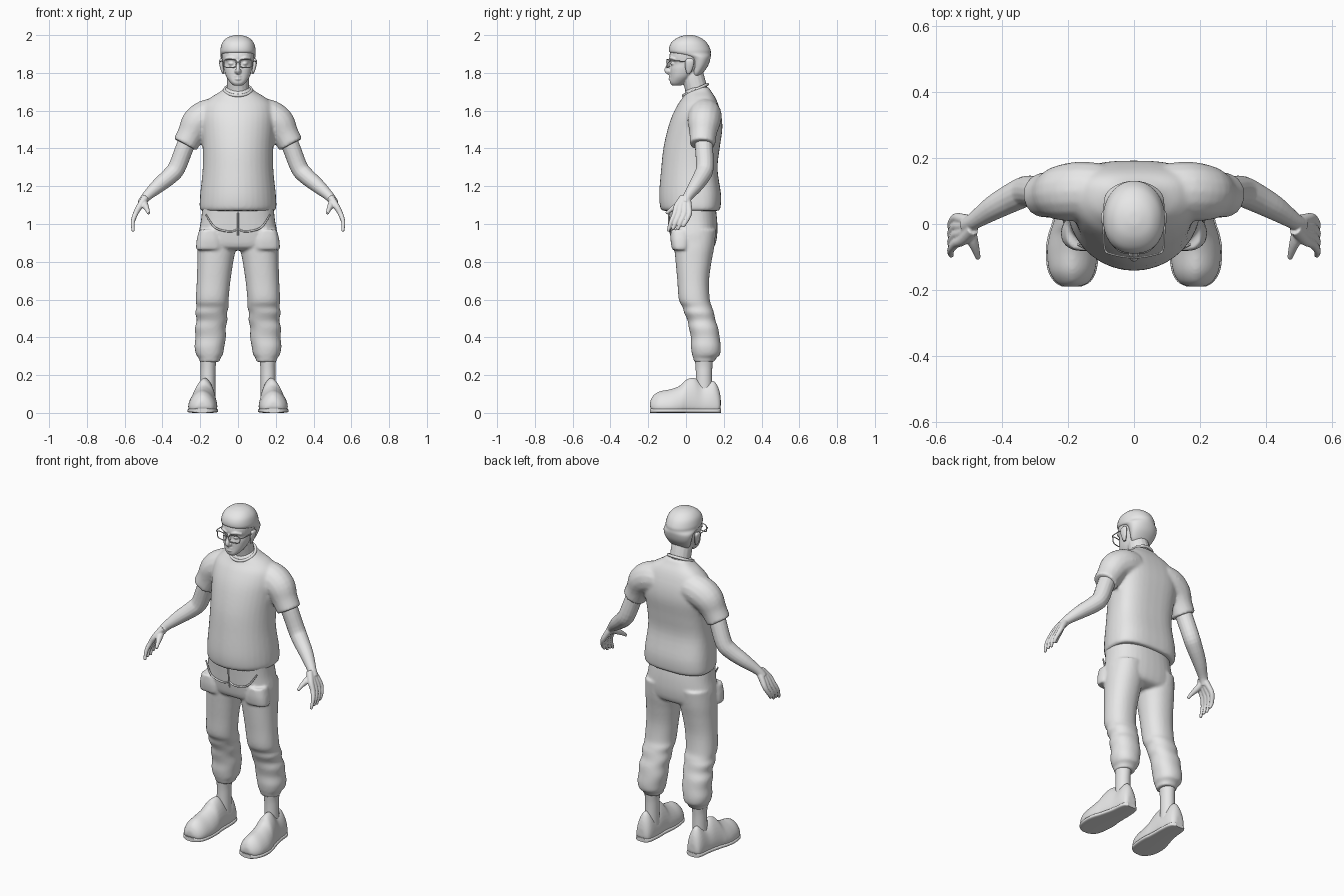
import bpy, bmesh
from math import sin, cos, pi, copysign
from mathutils import Vector, Quaternion

if "Cube" in bpy.data.objects:
    bpy.data.objects.remove(bpy.data.objects["Cube"], do_unlink=True)

SCALE = 0.01      # all tables below are in hundredths of a unit
SIDES = 36

clay = bpy.data.materials.new("light grey clay")
clay.use_nodes = True
clay.diffuse_color = (0.8, 0.8, 0.8, 1)
clay.node_tree.nodes["Principled BSDF"].inputs["Base Color"].default_value = clay.diffuse_color


def resample(rows, steps):
    """Smooth curve through all rows of numbers."""
    rows = [Vector(r) for r in rows]
    out = []
    for i in range(len(rows) - 1):
        b, c = rows[i], rows[i + 1]
        a = rows[i - 1] if i else b
        d = rows[i + 2] if i + 2 < len(rows) else c
        for s in range(steps):
            t = s / steps
            out.append(b + (c - a) * (t / 2) + (a * 2 - b * 5 + c * 4 - d) * (t * t / 2)
                       + (b * 3 - a - c * 3 + d) * (t ** 3 / 2))
    return out + [rows[-1]]


def loft(rows, axis="z", low=2, high=2, mid=0.5, steps=4):
    """Rows: position along axis, then the two limits of each cross direction."""
    rings = []
    for pos, u0, u1, v0, v1 in resample(rows, steps):
        ring = []
        vm = v0 + (v1 - v0) * mid
        for k in range(SIDES):
            c, s = cos(2 * pi * k / SIDES), sin(2 * pi * k / SIDES)
            power = 2 / (high if s > 0 else low)
            u = (u0 + u1) / 2 + (u1 - u0) / 2 * copysign(abs(c) ** power, c)
            v = vm + ((v1 - vm) if s > 0 else (vm - v0)) * copysign(abs(s) ** power, s)
            ring.append(Vector((u, v, pos) if axis == "z" else (u, pos, v)))
        rings.append(ring)
    return rings


def even(rows, **options):
    """Loft with left and right alike: position, half width, two limits."""
    return loft([(p, -w, w, a, b) for p, w, a, b in rows], **options)


def tube(rows, steps=4, sides=16):
    """Round tube through rows of x, y, z, radius."""
    path = resample(rows, steps)
    rings, spin, last = [], Quaternion(), Vector((0, 0, 1))
    for i, p in enumerate(path):
        tangent = (path[min(i + 1, len(path) - 1)] - path[max(i - 1, 0)]).xyz.normalized()
        spin = last.rotation_difference(tangent) @ spin
        last = tangent
        rings.append([p.xyz + spin @ Vector((cos(2 * pi * k / sides), sin(2 * pi * k / sides), 0)) * p.w
                      for k in range(sides)])
    return rings


def make(name, solids, mirror=False, voxel=None, relax=4):
    """Skin the solids into one object; a voxel size fuses them together."""
    bm = bmesh.new()
    for rings in solids:
        skin = [[bm.verts.new(p * SCALE) for p in ring] for ring in rings]
        n = len(skin[0])
        for a, b in zip(skin, skin[1:]):
            for k in range(n):
                bm.faces.new((a[k], a[(k + 1) % n], b[(k + 1) % n], b[k])).smooth = True
        bm.faces.new(skin[0])
        bm.faces.new(skin[-1])
    bmesh.ops.recalc_face_normals(bm, faces=bm.faces)
    mesh = bpy.data.meshes.new(name)
    bm.to_mesh(mesh)
    bm.free()
    mesh.materials.append(clay)
    obj = bpy.data.objects.new(name, mesh)
    bpy.context.collection.objects.link(obj)
    if mirror:
        obj.modifiers.new("Mirror", "MIRROR").use_mirror_merge = False
    if voxel:
        fuse = obj.modifiers.new("Fuse", "REMESH")
        fuse.mode = "VOXEL"
        fuse.voxel_size = voxel
        fuse.use_smooth_shade = True
        soften = obj.modifiers.new("Soften", "SMOOTH")
        soften.factor = 0.5
        soften.iterations = relax
    return obj


def both(build, rows):
    """The same solid on the left and on the right."""
    solid = build(rows)
    return [solid, [[Vector((-p.x, p.y, p.z)) for p in ring] for ring in solid]]


# Shirt with short sleeves
body = even([(107, 19.5, -12.5, 17.5), (109, 20.3, -13.7, 18.3), (116, 20, -14.2, 18.5),
             (129, 18.7, -13.2, 16.7), (140, 18.7, -12, 17.8), (150, 19.5, -9.8, 19.2),
             (157, 19.8, -7.5, 18.8), (163, 18.5, -4.5, 17.2), (167, 14.5, -1.8, 15.5),
             (170, 9.5, -0.5, 13.5), (172.5, 6.5, 1, 12)], high=2.8, mid=0.6)
sleeve = [(10, 10, 158, 8.5), (16, 10, 157, 9), (21.5, 9.5, 153.5, 8.6),
          (25, 9, 147.5, 7.2), (28, 8.7, 142, 6.8)]
make("shirt", [body] + both(tube, sleeve), voxel=0.009)
collar = [(7 * cos(a * pi / 12), 5 + 6.4 * sin(a * pi / 12), 171 + 3 * sin(a * pi / 12), 0.8)
          for a in range(25)]
make("collar", [tube(collar, steps=2)])

# Arms with hands
arm = tube([(24, 9, 149, 5), (28, 9.5, 141, 4.8), (32.3, 10, 130, 4.7), (36, 8.5, 125.5, 4.5),
            (42.5, 5, 120, 3.8), (48.5, 1, 114.5, 2.6), (51, -0.5, 111, 2.4)])
hand = []
for i, reach in enumerate((-1, 0, 0, 1.5)):
    y = -6 + 2.6 * i
    hand.append(tube([(49, y / 4, 114, 2), (52, y * 0.8, 109.5, 1.7), (54.2, y, 105.5, 1.4),
                      (55.7, y - 2, 101, 1.1), (55.5, y - 3.6, 97 + reach, 0.8)]))
hand.append(tube([(50, -1, 112, 1.8), (49, -5, 109.5, 1.7), (48, -8, 107.5, 1.2), (47.3, -10.5, 105.5, 0.8)]))
make("arm", [arm] + hand, mirror=True, voxel=0.004, relax=3)

# Trousers with gathered cuffs and front pocket flaps
hips = even([(110, 18.8, -9.5, 15.5), (102, 19.6, -8.8, 16.5), (94, 21, -8, 16.5),
             (88, 20.5, -6.5, 15), (86, 17, -3, 11)], low=2.6, high=2.4)
leg = [(97, 2, 20.5, -7, 16), (88, 1.2, 21.3, -6.2, 15), (80, 2.5, 21.5, -5.5, 13.5),
       (70, 4, 21.8, -4.6, 12.2), (60, 5, 22.3, -3.8, 12.6), (56, 5, 22, -1.8, 13.8),
       (53, 5.8, 22.6, -1, 14.8), (49, 5.6, 21.8, 0.8, 15.6), (45, 6.5, 22.8, 1.5, 17),
       (40, 6.4, 22.5, 2.6, 17.8), (35, 7.3, 23, 2.6, 18.4), (31, 8, 22.2, 3.2, 18),
       (29, 9.3, 20.8, 3.8, 16), (27, 9.7, 20.3, 4.3, 15)]
flap = [(97, 10, 20.5, -8, 2), (92, 8.5, 21.8, -8.2, 2.5), (87.5, 8, 22.2, -7.6, 2), (86.3, 8.5, 21.8, -7, 1)]
make("trousers", [hips] + both(lambda r: loft(r, low=2.2, high=2.2), leg)
     + both(lambda r: loft(r, low=2.6, high=2.6), flap), voxel=0.008, relax=3)
make("fly_seam", [tube([(0, -9.1, 107, 0.4), (0, -9, 100, 0.4), (0, -8, 94, 0.4)])])
make("pocket_seam", [tube([(17, -6.2, 105, 0.4), (12, -8.2, 98, 0.5), (4, -8.5, 96, 0.5), (0, -8.3, 97.5, 0.4)])],
     mirror=True)

# Ankles
make("ankle", [loft([(8, 12, 20, 5, 14), (20, 12, 19.8, 5.2, 13.8), (25, 11.8, 19.8, 5, 14),
                     (30, 11, 20.5, 4.5, 14.5)])], mirror=True)

# Shoes with soles
upper = [(-19, 16.5, 21.5, 3, 6), (-17.5, 13.6, 23.8, 1.2, 9), (-14, 11.8, 25.8, 0.6, 11.4),
         (-8, 11, 26.4, 0.4, 12.6), (-3, 11, 25.6, 0.4, 14.6), (0, 11.4, 24.6, 0.4, 17.6),
         (4.5, 11.6, 23.4, 0.4, 18.6), (9, 11.6, 22.4, 0.4, 15.6), (14.5, 12, 21.8, 0.4, 17),
         (17.3, 13, 21, 0.8, 13), (18.4, 14.8, 19.5, 3, 8)]
sole = [(y, a - 0.4, b + 0.4, 0, 2.4) for y, a, b, low, high in upper]
make("shoe", [loft(upper, axis="y", low=3.5, high=1.7, mid=0.25)], mirror=True, voxel=0.006)
make("shoe_sole", [loft(sole, axis="y", low=4, high=4)], mirror=True)

# Neck and head with nose, brows, lips and eyes
neck = tube([(0, 7, 162, 6), (0, 5.5, 171, 5.9), (0, 3.5, 179, 5.8), (0, 3, 184, 5)])
skull = even([(173.2, 2.2, -7.2, -3), (174.8, 4, -8.4, 0), (178, 6.2, -8.3, 4),
              (182, 7.5, -8.3, 8), (185, 8, -7.8, 10.5), (187.5, 8.4, -8.8, 11.5),
              (191, 8.6, -8.4, 12), (195, 7.5, -7, 10), (198, 4, -3, 6)], low=2.3)
nose = tube([(0, -7.8, 187, 0.9), (0, -9.2, 184, 1.1), (0, -10.3, 181.3, 1.25), (0, -8.5, 180, 1.2)])
wings = both(tube, [(0.6, -9, 181, 1), (1.5, -8.3, 180.8, 0.9)])
brows = both(tube, [(1.5, -8.4, 187.3, 0.7), (4, -7.9, 188, 0.8), (6.6, -5.8, 187.2, 0.6)])
eyes = both(tube, [(2.4, -7.4, 185, 0.5), (3.6, -7.2, 185, 1), (5, -6.2, 185, 0.5)])
lips = [tube([(-2.4, -7.4, z, 0.4), (0, -8.5, z, r), (2.4, -7.4, z, 0.4)])
        for z, r in ((178.2, 0.7), (176.8, 0.8))]
make("head", [neck, skull, nose] + wings + brows + eyes + lips, voxel=0.004, relax=2)
make("ear", [loft([(179.5, 7.2, 8.2, 0.5, 2), (181, 7.4, 9, 0, 3), (184, 7.8, 9.8, -0.6, 4),
                   (186.5, 8, 10, -0.4, 4.2), (187.6, 8.2, 9.3, 0.8, 3)])], mirror=True)

# Short hair
make("hair", [even([(178, 4.8, 3, 7), (180, 6.6, 3, 9), (184, 8.2, 3, 11.8), (188, 9.1, 1, 13),
                    (190.3, 9.3, -7.6, 13.1), (192.5, 9.3, -9, 12.9), (196, 8.3, -7.8, 11),
                    (198.6, 5.8, -4.6, 7.8), (199.8, 2.5, -1, 4.4), (200, 0.5, 1, 2)], low=2.3)])

# Glasses
rim = []
for k in range(25):
    c, s = cos(k * pi / 12), sin(k * pi / 12)
    x = 4.2 + 3.3 * copysign(abs(c) ** 0.6, c)
    rim.append((x, -10.2 + x * x / 45, 185 + 2.2 * copysign(abs(s) ** 0.6, s), 0.28))
temple = [(7.5, -9, 186, 0.28), (8.9, -7.5, 186.2, 0.28), (9.3, 0, 186, 0.28), (9.2, 3, 185, 0.28)]
bridge = [(0, -10.4, 185.9, 0.28), (1, -10.2, 185.6, 0.28)]
make("glasses", [tube(rim, steps=2, sides=8), tube(temple, sides=8), tube(bridge, sides=8)], mirror=True)
